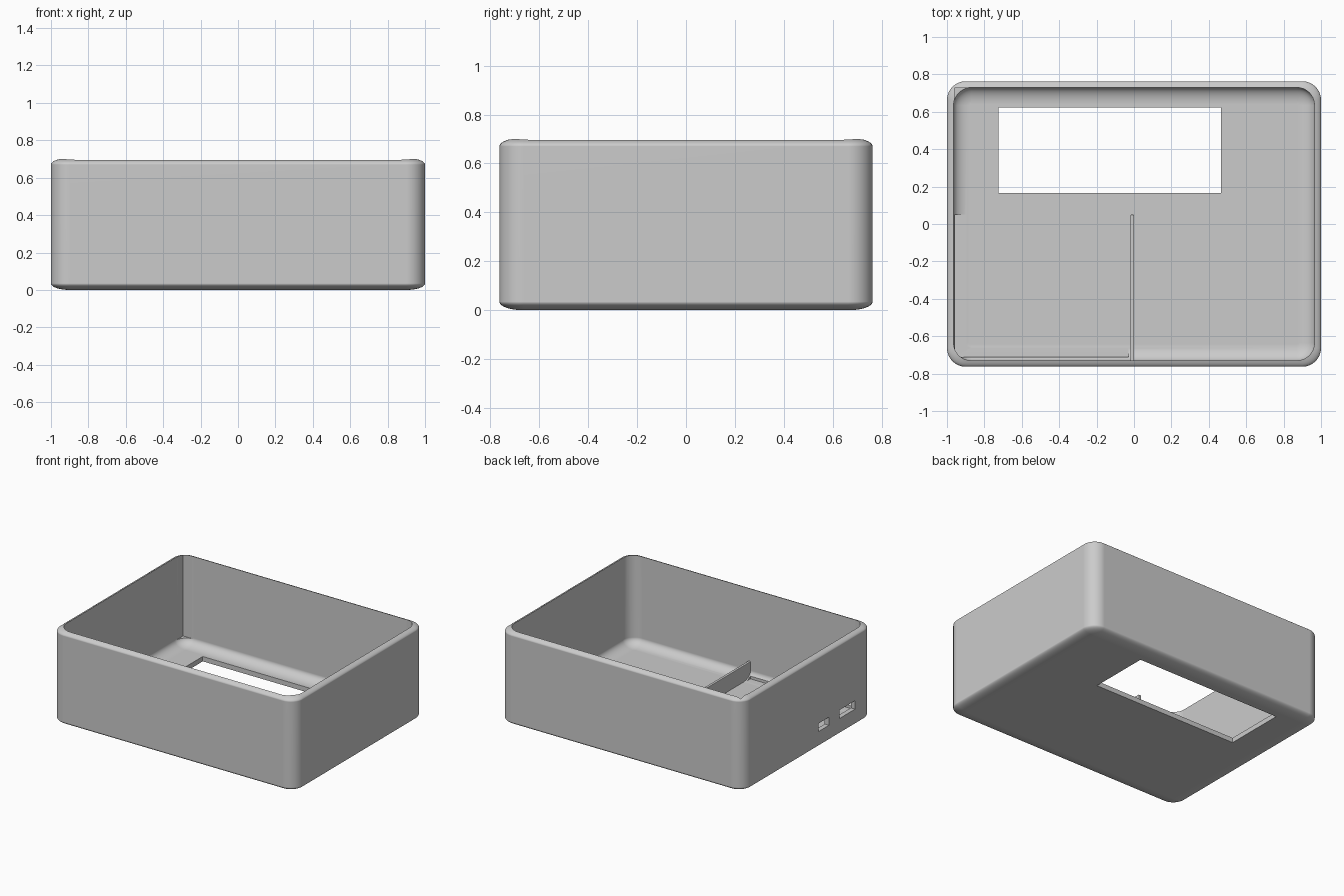
import bpy, bmesh
from math import sin, cos, pi

if "Cube" in bpy.data.objects:
    bpy.data.objects.remove(bpy.data.objects["Cube"], do_unlink=True)

# Single matte grey
grey = bpy.data.materials.new("light_grey_plastic")
grey.use_nodes = True
COLOR = (0.6, 0.6, 0.6, 1)
grey.diffuse_color = COLOR
grey.node_tree.nodes["Principled BSDF"].inputs["Base Color"].default_value = COLOR


def make_object(name, bm):
    bmesh.ops.recalc_face_normals(bm, faces=bm.faces)
    mesh = bpy.data.meshes.new(name)
    bm.to_mesh(mesh)
    bm.free()
    mesh.materials.append(grey)
    obj = bpy.data.objects.new(name, mesh)
    bpy.context.collection.objects.link(obj)
    return obj


def box(name, xs, ys, zs):
    bm = bmesh.new()
    bmesh.ops.create_cube(bm, size=1)
    for v in bm.verts:
        v.co = [(r[0] + r[1]) / 2 + c * (r[1] - r[0])
                for c, r in zip(v.co, (xs, ys, zs))]
    return make_object(name, bm)


def ring(bm, hx, hy, radius, inset, z, steps=8):
    """Rounded rectangle, moved inward by inset."""
    r = radius - inset
    verts = []
    for i, (sx, sy) in enumerate(((1, 1), (-1, 1), (-1, -1), (1, -1))):
        for k in range(steps + 1):
            a = (i + k / steps) * pi / 2
            verts.append(bm.verts.new((sx * (hx - radius) + r * cos(a),
                                       sy * (hy - radius) + r * sin(a), z)))
    return verts


def loft(name, hx, hy, radius, levels):
    """Closed solid through (inset, height) levels."""
    bm = bmesh.new()
    rings = [ring(bm, hx, hy, radius, i, z) for i, z in levels]
    n = len(rings[0])
    for lo, hi in zip(rings, rings[1:]):
        for j in range(n):
            k = (j + 1) % n
            bm.faces.new((lo[j], lo[k], hi[k], hi[j]))
    bm.faces.new(rings[0][::-1])
    bm.faces.new(rings[-1])
    return make_object(name, bm)


def fillet(base, across, up, steps=9):
    """Elliptical edge from a flat face out to the wall."""
    return [(across * (1 - sin(t)), base + up * (1 - cos(t)))
            for t in (pi / 2 * (0.02 + 0.98 * k / steps) for k in range(steps + 1))]


HEIGHT = 0.705
RADIUS = 0.1

# Outer body, rounded at the bottom and top
bottom = fillet(0, RADIUS, 0.035)
top = [(i, HEIGHT - z) for i, z in reversed(bottom)]
body = loft("enclosure_body", 1, 0.763, RADIUS, bottom + top)

# Cutters: cavity, window, board pocket, square corner, two side ports
cutters = [
    loft("cavity_cutter", 0.965, 0.73, 0.095,
         fillet(0.036, 0.09, 0.055) + [(0, 1)]),
    box("window_cutter", (-0.725, 0.465), (0.167, 0.622), (-0.1, 0.3)),
    box("pocket_cutter", (-0.957, -0.03), (-0.712, 0.05), (0.038, 0.2)),
    box("corner_cutter", (-0.96, -0.88), (0.64, 0.728), (0.085, 1)),
    box("small_port_cutter", (-1.1, -0.9), (-0.247, -0.124), (0.13, 0.19)),
    box("large_port_cutter", (-1.1, -0.9), (-0.554, -0.37), (0.133, 0.196)),
]
for cutter in cutters:
    cutter.hide_render = True
    mod = body.modifiers.new(cutter.name, 'BOOLEAN')
    mod.operation = 'DIFFERENCE'
    mod.solver = 'EXACT'
    mod.object = cutter

# Bake the cuts and drop the cutters
bpy.context.view_layer.update()
cut_mesh = bpy.data.meshes.new_from_object(
    body.evaluated_get(bpy.context.evaluated_depsgraph_get()))
body.modifiers.clear()
body.data = cut_mesh
for cutter in cutters:
    bpy.data.objects.remove(cutter, do_unlink=True)

# Low divider beside the board pocket
divider = box("board_divider", (-0.02, 0), (-0.74, 0.05), (0.03, 0.157))
bevel = divider.modifiers.new("soft_edge", 'BEVEL')
bevel.width = 0.004
bevel.segments = 2

# Smooth rounded edges, keep the cuts crisp
bpy.ops.object.select_all(action='DESELECT')
body.select_set(True)
bpy.context.view_layer.objects.active = body
bpy.ops.object.shade_smooth_by_angle(angle=pi / 6)
weighted = body.modifiers.new("even_shading", 'WEIGHTED_NORMAL')
weighted.keep_sharp = True
